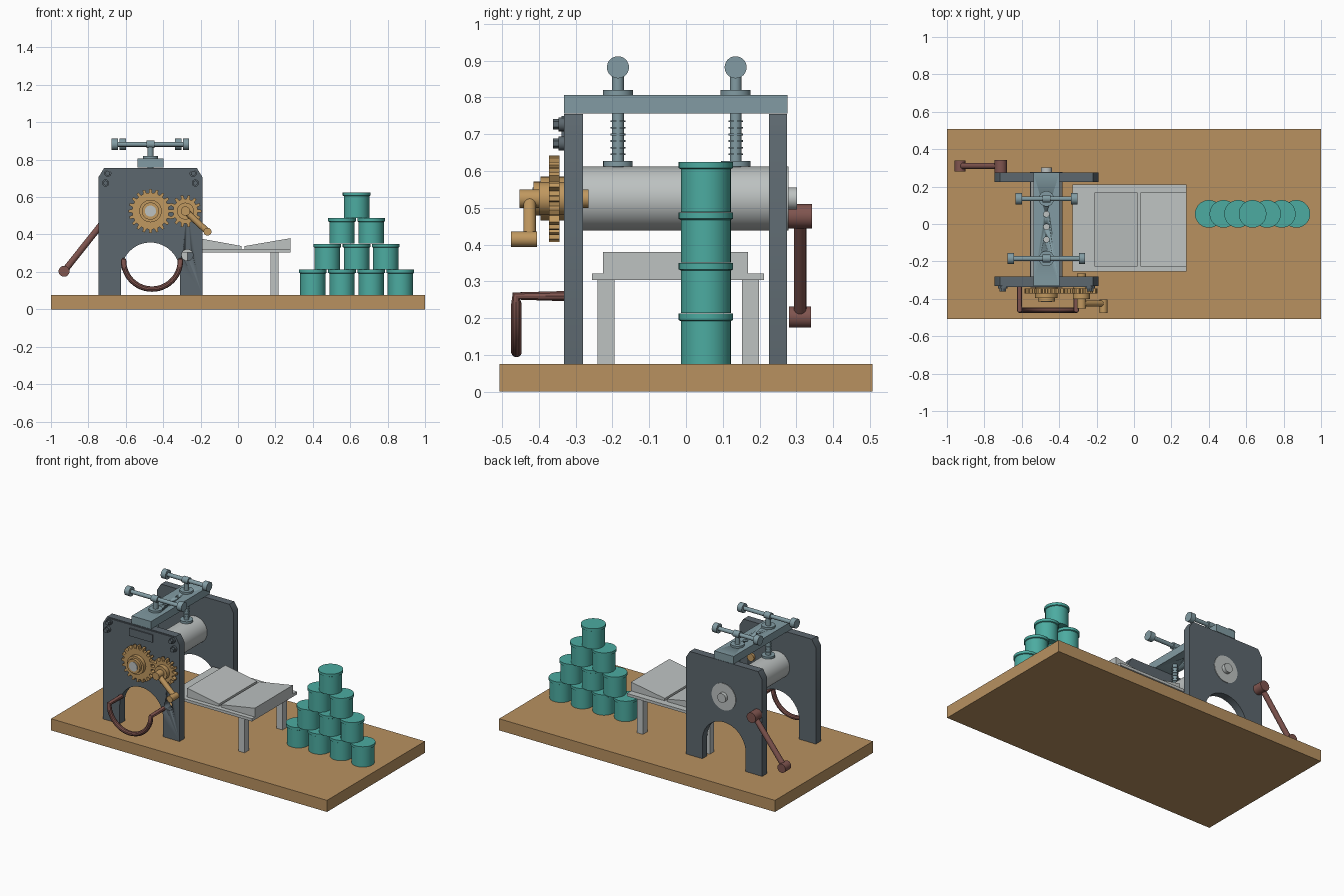
import bpy, bmesh, math
from mathutils import Vector

cube = bpy.data.objects.get("Cube")
if cube:
    bpy.data.objects.remove(cube, do_unlink=True)


def material(name, r, g, b):
    m = bpy.data.materials.new(name)
    m.use_nodes = True
    m.diffuse_color = (r, g, b, 1)
    m.node_tree.nodes["Principled BSDF"].inputs["Base Color"].default_value = (r, g, b, 1)
    return m


WOOD = material("wood", .48, .285, .118)
DARK = material("dark_steel", .107, .136, .156)
BLUE = material("blue_grey_steel", .223, .33, .366)
TEAL = material("teal_paint", .072, .41, .355)
PALE = material("pale_metal", .51, .54, .535)
BRASS = material("brass", .53, .315, .115)
RED = material("red_brown", .215, .09, .078)


def finish(name, bm, mat):
    bmesh.ops.recalc_face_normals(bm, faces=bm.faces[:])
    me = bpy.data.meshes.new(name)
    bm.to_mesh(me)
    bm.free()
    me.materials.append(mat)
    me.shade_smooth()
    me.set_sharp_from_angle(angle=math.radians(35))
    ob = bpy.data.objects.new(name, me)
    bpy.context.collection.objects.link(ob)
    return ob


def box(name, x, y, z, mat):
    """Box from (min, max) pairs."""
    bm = bmesh.new()
    bmesh.ops.create_cube(bm, size=1)
    for v in bm.verts:
        for i, (lo, hi) in enumerate((x, y, z)):
            v.co[i] = lo if v.co[i] < 0 else hi
    return finish(name, bm, mat)


def rod(name, r, a, b, mat, sides=32):
    """Cylinder between two points."""
    a, b = Vector(a), Vector(b)
    bm = bmesh.new()
    bmesh.ops.create_cone(bm, cap_ends=True, segments=sides, radius1=r, radius2=r, depth=(b - a).length)
    q = (b - a).to_track_quat('Z', 'Y')
    for v in bm.verts:
        v.co = q @ v.co + (a + b) / 2
    return finish(name, bm, mat)


def prism(name, pts, y0, y1, mat):
    """Extrude an (x, z) outline along y."""
    bm = bmesh.new()
    f = bm.faces.new([bm.verts.new((x, y0, z)) for x, z in pts])
    ext = bmesh.ops.extrude_face_region(bm, geom=[f])["geom"]
    bmesh.ops.translate(bm, vec=(0, y1 - y0, 0), verts=[v for v in ext if isinstance(v, bmesh.types.BMVert)])
    return finish(name, bm, mat)


def lathe(name, profile, centre, mat, sides=32):
    """Spin an (r, z) profile around a vertical axis."""
    bm = bmesh.new()
    vs = [bm.verts.new((r, 0, z)) for r, z in profile]
    es = [bm.edges.new(p) for p in zip(vs, vs[1:])]
    bmesh.ops.spin(bm, geom=vs + es, axis=(0, 0, 1), cent=(0, 0, 0), angle=math.tau, steps=sides)
    bmesh.ops.remove_doubles(bm, verts=bm.verts[:], dist=1e-5)
    bmesh.ops.translate(bm, vec=centre, verts=bm.verts[:])
    return finish(name, bm, mat)


def cut(ob, cutters):
    for c in cutters:
        c.hide_render = True
        mod = ob.modifiers.new("cut", 'BOOLEAN')
        mod.object, mod.solver = c, 'EXACT'
    bpy.context.view_layer.update()
    me = bpy.data.meshes.new_from_object(ob.evaluated_get(bpy.context.evaluated_depsgraph_get()))
    ob.modifiers.clear()
    ob.data = me
    for c in cutters:
        bpy.data.objects.remove(c, do_unlink=True)


CX, AZ = -.468, .525   # machine centre line and roller axis height
TOP = .076             # top of the base board

# Base board with corner holes
base = box("base_board", (-1, 1), (-.507, .507), (0, TOP), WOOD)
cut(base, [rod("cutter", .017, (sx * .935, sy * .44, -.1), (sx * .935, sy * .44, .2), WOOD)
           for sx in (-1, 1) for sy in (-1, 1)])


# Side frames with arch and holes
def frame(name, y0, y1, holes):
    w, leg = .277, .157
    arch = [(leg * math.cos(t * math.pi / 24), .2 + leg * math.sin(t * math.pi / 24)) for t in range(25)]
    outline = [(w, TOP), (w, .708), (.248, .755), (-.248, .755), (-w, .708), (-w, TOP), (-leg, TOP)]
    outline += arch[::-1] + [(leg, TOP)]
    ob = prism(name, [(CX + x, z) for x, z in outline], y0, y1, DARK)
    cut(ob, [rod("cutter", .03, (CX + s * .197, y0 - .1, z), (CX + s * .197, y1 + .1, z), DARK)
             for s in (-1, 1) for z in holes])


frame("front_frame", -.332, -.28, (.615, .29))
frame("back_frame", .225, .275, (.615, .51, .28))

# Front plate, rail and bolts
box("blank_plate", (CX - .085, CX + .085), (-.339, -.33), (.675, .725), DARK)
box("front_rail", (CX - .235, CX + .235), (-.338, -.33), (.738, .75), DARK)
for s in (-1, 1):
    for dx, z in ((.228, .727), (.24, .675)):
        x = CX + s * dx
        rod("bolt_washer", .019, (x, -.346, z), (x, -.33, z), DARK, 16)
        rod("bolt_head", .014, (x, -.362, z), (x, -.346, z), DARK, 6)

# Roller and axle
rod("roller", .087, (CX, -.282, AZ), (CX, .279, AZ), PALE, 48)
rod("roller_axle", .03, (CX, -.418, AZ), (CX, .302, AZ), PALE)


# Gears and the small hand crank
def gear(name, x, r, teeth, y0, y1, turn=0):
    pts = []
    for i in range(teeth):
        for f, rr in ((-.3, r - .02), (-.17, r), (.17, r), (.3, r - .02)):
            a = (i + f + turn) * math.tau / teeth
            pts.append((x + rr * math.cos(a), AZ + rr * math.sin(a)))
    prism(name, pts, y0, y1, BRASS)


GX = -.281
gear("large_gear", CX, .118, 20, -.372, -.344)
gear("small_gear", GX, .086, 14, -.372, -.344, .0)
rod("large_gear_hub", .06, (CX, -.396, AZ), (CX, -.332, AZ), BRASS)
rod("large_gear_boss", .046, (CX, -.414, AZ), (CX, -.396, AZ), BRASS)
rod("small_gear_hub", .045, (GX, -.4, AZ), (GX, -.332, AZ), BRASS)
rod("small_crank_shaft", .025, (GX, -.452, AZ), (GX, -.265, AZ), BRASS)
rod("small_crank_arm", .017, (GX, -.425, AZ), (-.163, -.425, .415), BRASS)
rod("small_crank_grip", .021, (-.163, -.476, .415), (-.163, -.405, .415), BRASS)

# Bent carrying handle below the gears
curve = bpy.data.curves.new("bent_handle", 'CURVE')
curve.dimensions, curve.bevel_depth, curve.bevel_resolution = '3D', .0145, 3
curve.use_fill_caps = True
bend = [(CX + .008 + .152 * math.cos(a), -.461, .26 + .152 * math.sin(a))
        for a in (-math.pi * i / 24 for i in range(25))]
path = [(bend[0][0], -.33, .26)] + bend + [(bend[-1][0], -.33, .26)]
spline = curve.splines.new('POLY')
spline.points.add(len(path) - 1)
for p, co in zip(spline.points, path):
    p.co = (*co, 1)
    p.radius = 1
tmp = bpy.data.objects.new("helper_path", curve)
bpy.context.collection.objects.link(tmp)
bpy.context.view_layer.update()
bm = bmesh.new()
bm.from_mesh(tmp.evaluated_get(bpy.context.evaluated_depsgraph_get()).to_mesh())
bpy.data.objects.remove(tmp, do_unlink=True)
finish("bent_handle", bm, RED)

# Long crank on the back frame
rod("long_crank_hub", .033, (-.712, .275, .477), (-.712, .342, .477), RED)
rod("long_crank_arm", .017, (-.712, .31, .477), (-.93, .31, .203), RED)
rod("long_crank_knob", .029, (-.93, .28, .203), (-.93, .34, .203), RED)

# Cross beam with a row of holes
beam = box("cross_beam", (CX - .07, CX + .07), (-.332, .276), (.757, .807), BLUE)
cut(beam, [rod("cutter", .015, (CX, y, .7), (CX, y, .9), BLUE, 24) for y in (.053, -.015, -.083)])

# Pressure screws with tee handles
for y, half in ((.135, .166), (-.185, .207)):
    rod("screw_shaft", .016, (CX, y, .61), (CX, y, .882), BLUE)
    rod("screw_foot", .04, (CX, y, .613), (CX, y, .627), BLUE)
    rod("screw_collar", .041, (CX, y, .807), (CX, y, .82), BLUE)
    for i in range(6):
        rod("screw_thread", .02, (CX, y, .643 + i * .018), (CX, y, .648 + i * .018), BLUE, 24)
    rod("tee_centre", .021, (CX - .022, y, .882), (CX + .022, y, .882), BLUE)
    rod("tee_bar", .013, (CX - half, y, .882), (CX + half, y, .882), BLUE, 24)
    for s in (-1, 1):
        rod("tee_knob", .03, (CX + s * half, y, .882), (CX + s * (half - .034), y, .882), BLUE)

# Table with sloped blocks
box("table_top", (-.33, .28), (-.255, .212), (.304, .322), PALE)
for x in (-.29, .195):
    for y in (-.218, .175):
        box("table_leg", (x - .021, x + .021), (y - .023, y + .023), (TOP, .304), PALE)
prism("left_sloped_block", [(-.21, .322), (.02, .322), (.02, .338), (-.21, .38)], -.226, .169, PALE)
prism("right_sloped_block", [(.036, .322), (.28, .322), (.28, .38), (.036, .338)], -.226, .169, PALE)

# Pyramid of cans
CAN = [(0, 0), (.068, 0), (.068, .116), (.074, .119), (.074, .136), (0, .136)]
for row in range(4):
    for i in range(4 - row):
        lathe("can", CAN, (.4 + .156 * (i + row / 2), .054, TOP + .1377 * row), TEAL)
